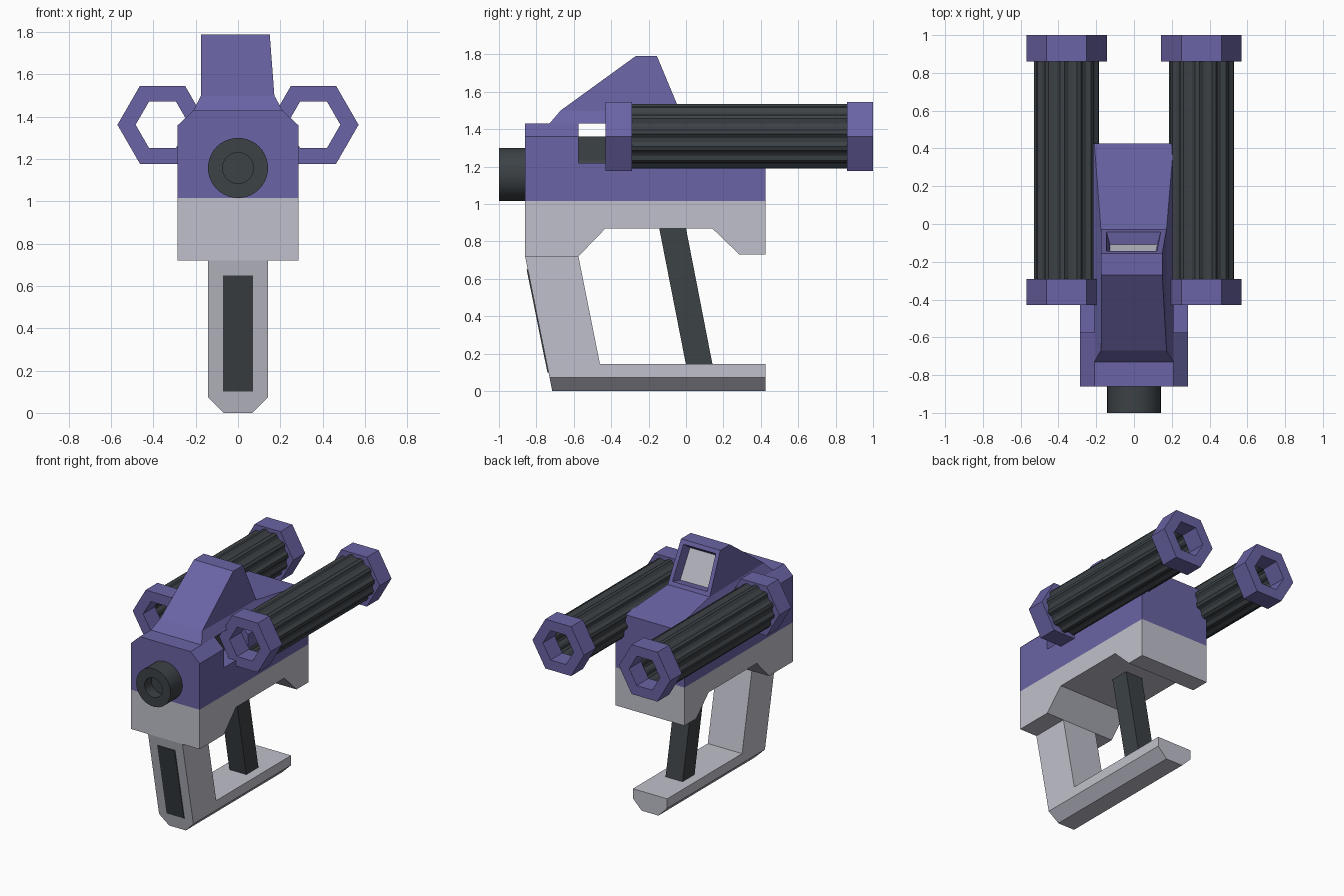
import bpy, bmesh
from math import cos, sin, pi

if "Cube" in bpy.data.objects:
    bpy.data.objects.remove(bpy.data.objects["Cube"])


def material(name, rgb):
    m = bpy.data.materials.new(name)
    m.use_nodes = True
    m.diffuse_color = (*rgb, 1)
    m.node_tree.nodes["Principled BSDF"].inputs["Base Color"].default_value = (*rgb, 1)
    return m


PURPLE = material("purple", (0.144, 0.127, 0.376))
GREY = material("light grey", (0.527, 0.527, 0.604))
DARK = material("charcoal", (0.045, 0.054, 0.061))


def finish(name, bm, *mats):
    bmesh.ops.recalc_face_normals(bm, faces=bm.faces)
    mesh = bpy.data.meshes.new(name)
    bm.to_mesh(mesh)
    bm.free()
    for m in mats:
        mesh.materials.append(m)
    obj = bpy.data.objects.new(name, mesh)
    bpy.context.collection.objects.link(obj)
    return obj


def prism(points, place, a, b):
    """Extrude a flat outline from a to b; place maps (u, v, depth) to xyz."""
    bm = bmesh.new()
    rings = [[bm.verts.new(place(u, v, d)) for u, v in points] for d in (a, b)]
    for ring in rings:
        bm.faces.new(ring)
    for i in range(len(points)):
        j = (i + 1) % len(points)
        bm.faces.new((rings[0][i], rings[0][j], rings[1][j], rings[1][i]))
    return bm


def side_shape(u, v, d):
    return (d, u, v)


def front_shape(u, v, d):
    return (u, d, v)


def hollow(name, outer, inner, y0, y1, mat):
    """Open tube along y between two outlines of equal point count."""
    bm = bmesh.new()
    loops = [[bm.verts.new((x, y, z)) for x, z in pts]
             for pts, y in ((outer, y0), (outer, y1), (inner, y1), (inner, y0))]
    n = len(outer)
    for k in range(4):
        p, q = loops[k], loops[(k + 1) % 4]
        for i in range(n):
            j = (i + 1) % n
            bm.faces.new((p[i], p[j], q[j], q[i]))
    return finish(name, bm, mat)


def circle(cx, cz, r, n):
    return [(cx + r * cos(2 * pi * i / n), cz + r * sin(2 * pi * i / n)) for i in range(n)]


def gear(cx, cz, low, high, teeth):
    pts = []
    n = teeth * 4
    for i in range(n):
        r = high if i % 4 < 2 else low
        a = 2 * pi * (i + 0.5) / n
        pts.append((cx + r * cos(a), cz + r * sin(a)))
    return pts


# Upper body, open through the middle where the side tubes begin
half = [(0.285, 1.015), (0.285, 1.36), (0.21, 1.43)]
full = half + [(-x, z) for x, z in reversed(half)]
floor = [(-0.285, 1.015), (0.285, 1.015), (0.285, 1.22), (-0.285, 1.22)]
finish("upper_body_front", prism(full, front_shape, -0.86, -0.575), PURPLE)
finish("upper_body_floor", prism(floor, front_shape, -0.575, -0.29), PURPLE)
finish("upper_body_rear", prism(full, front_shape, -0.29, 0.425), PURPLE)

# Dark core seen through the opening
core = [(-0.12, 1.2), (0.12, 1.2), (0.12, 1.36), (-0.12, 1.36)]
finish("inner_core", prism(core, front_shape, -0.58, -0.28), DARK)

# Hood: base, shoulder and crown rings
bm = bmesh.new()


def ring(front, back, left, right):
    (yf, zf), (yb, zb) = front, back
    return [bm.verts.new(p) for p in
            ((left, yf, zf), (right, yf, zf), (right, yb, zb), (left, yb, zb))]


base = ring((-0.73, 1.43), (0.425, 1.43), -0.21, 0.21)
shoulder = ring((-0.67, 1.5), (-0.03, 1.49), -0.175, 0.172)
crown = ring((-0.27, 1.79), (-0.155, 1.79), -0.175, 0.15)
bm.faces.new(base)
bm.faces.new(crown)
for low, high in ((base, shoulder), (shoulder, crown)):
    for i in range(4):
        j = (i + 1) % 4
        face = bm.faces.new((low[i], low[j], high[j], high[i]))
        if low is shoulder and i == 2:
            sight = face
# Recessed sight screen in the back of the hood
bmesh.ops.recalc_face_normals(bm, faces=bm.faces)
bmesh.ops.inset_individual(bm, faces=[sight], thickness=0.042, depth=0)
bmesh.ops.inset_individual(bm, faces=[sight], thickness=0.025, depth=-0.065)
sight.material_index = 1
finish("hood", bm, PURPLE, GREY)

# Barrel with a blind bore
barrel = hollow("barrel", circle(0, 1.158, 0.142, 40), circle(0, 1.158, 0.073, 40),
                -1, -0.3, DARK)
finish("bore_plug", prism(circle(0, 1.158, 0.08, 40), front_shape, -0.92, -0.88), DARK)
bpy.context.view_layer.objects.active = barrel
barrel.select_set(True)
bpy.ops.object.shade_smooth_by_angle()

# Lower body
lower = [(-0.86, 1.015), (-0.86, 0.72), (-0.575, 0.72), (-0.43, 0.87),
         (0.14, 0.87), (0.285, 0.73), (0.425, 0.73), (0.425, 1.015)]
finish("lower_body", prism(lower, side_shape, -0.285, 0.285), GREY)

# Grip and guard in one piece, with chamfered bottom edges
grip = [(-0.86, 0.72), (-0.575, 0.72), (-0.46, 0.145), (0.425, 0.145),
        (0.425, 0), (-0.715, 0)]
bm = prism(grip, side_shape, -0.142, 0.142)
edges = [e for e in bm.edges
         if all(v.co.z < 0.01 for v in e.verts) and e.verts[0].co.x * e.verts[1].co.x > 0]
bmesh.ops.recalc_face_normals(bm, faces=bm.faces)
bmesh.ops.bevel(bm, geom=edges, offset=0.073, segments=1, affect='EDGES')
finish("grip_and_guard", bm, GREY)


# Dark panel on the front of the grip
def grip_front(z):
    return -0.86 + (0.72 - z) * 0.145 / 0.72


panel = [(grip_front(z) + d, z) for z, d in
         ((0.1, -0.006), (0.65, -0.006), (0.65, 0.002), (0.1, 0.002))]
finish("grip_panel", prism(panel, side_shape, -0.072, 0.072), DARK)

# Slanted strut behind the grip
strut = [(-0.145, 0.88), (-0.002, 0.88), (0.142, 0.14), (0, 0.14)]
finish("strut", prism(strut, side_shape, -0.07, 0.07), DARK)

# Ribbed side tubes with hexagonal end collars
for side, s in (("left", 1), ("right", -1)):
    cx, cz = 0.357 * s, 1.362
    hollow(side + "_tube", gear(cx, cz, 0.156, 0.172, 12),
           gear(cx, cz, 0.128, 0.142, 12), -0.4, 0.97, DARK)
    for end, y0, y1 in (("front", -0.43, -0.29), ("rear", 0.86, 1)):
        hollow(f"{side}_{end}_collar", circle(cx, cz, 0.213, 6),
               circle(cx, cz, 0.127, 6), y0, y1, PURPLE)
